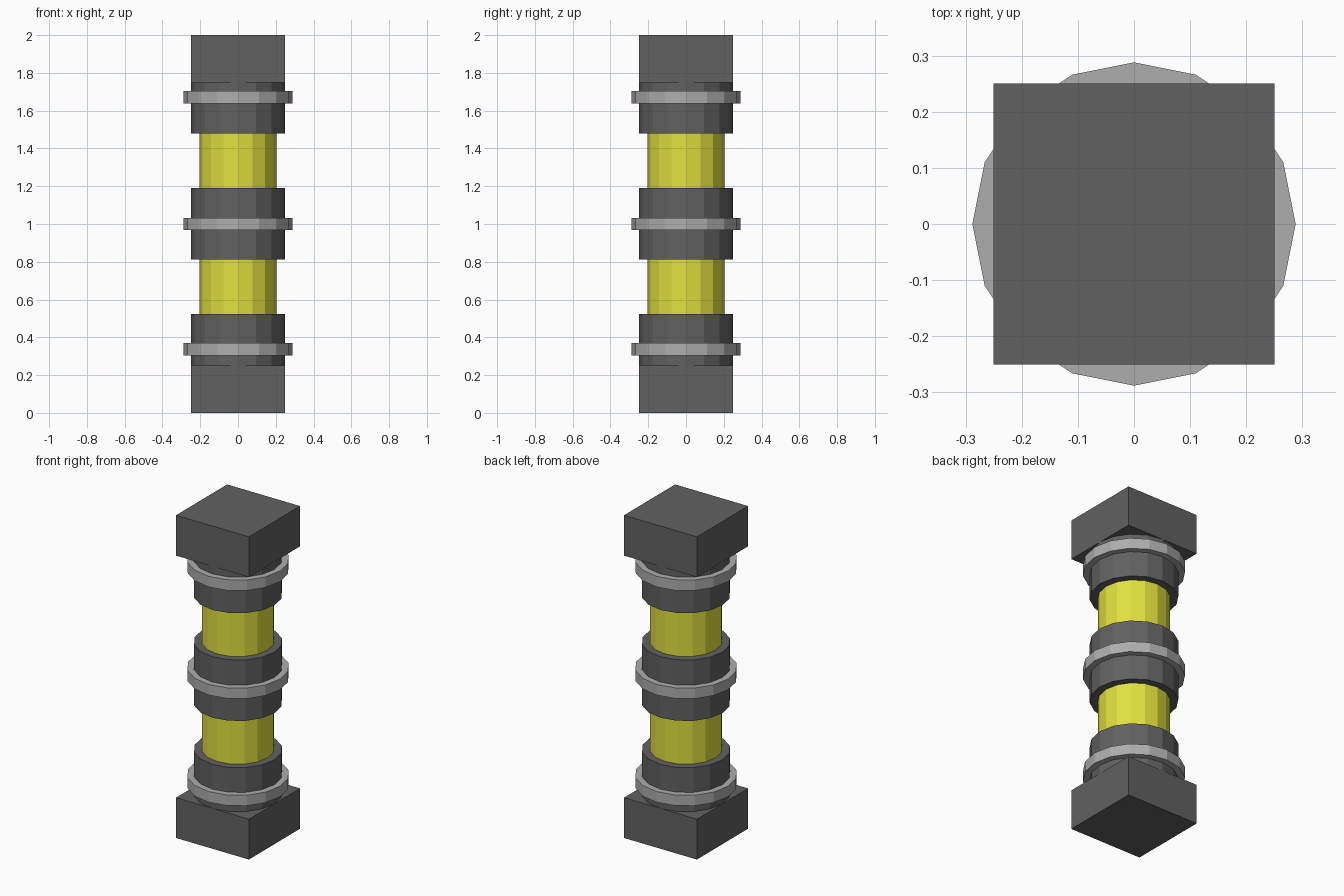
import bpy

if "Cube" in bpy.data.objects:
    bpy.data.objects.remove(bpy.data.objects["Cube"])

SIDES = 16


def material(name, rgb):
    m = bpy.data.materials.new(name)
    m.diffuse_color = (*rgb, 1)
    m.use_nodes = True
    m.node_tree.nodes["Principled BSDF"].inputs["Base Color"].default_value = m.diffuse_color
    return m


dark = material("dark_grey", (0.12, 0.12, 0.12))
light = material("light_grey", (0.42, 0.42, 0.42))
yellow = material("yellow", (0.75, 0.75, 0.05))


def finish(name, mat):
    ob = bpy.context.object
    ob.name = name
    ob.data.materials.append(mat)


def block(name, z0, z1, width, mat):
    bpy.ops.mesh.primitive_cube_add(size=1, location=(0, 0, (z0 + z1) / 2))
    ob = bpy.context.object
    ob.scale = (width, width, z1 - z0)
    bpy.ops.object.transform_apply(location=False, rotation=False, scale=True)
    finish(name, mat)


def drum(name, z0, z1, radius, mat):
    bpy.ops.mesh.primitive_cylinder_add(vertices=SIDES, radius=radius,
                                        depth=z1 - z0, location=(0, 0, (z0 + z1) / 2))
    finish(name, mat)


# Square end blocks
block("base_block", 0, 0.25, 0.5, dark)
block("top_block", 1.75, 2, 0.5, dark)

# Yellow core running between the blocks
drum("core", 0.25, 1.75, 0.204, yellow)

# Dark collars, each with a raised light band
for label, z0, z1, band_z in (("lower", 0.25, 0.523, 0.336),
                              ("middle", 0.812, 1.19, 1.0),
                              ("upper", 1.48, 1.75, 1.67)):
    drum(label + "_collar", z0, z1, 0.25, dark)
    drum(label + "_band", band_z - 0.033, band_z + 0.033, 0.288, light)
